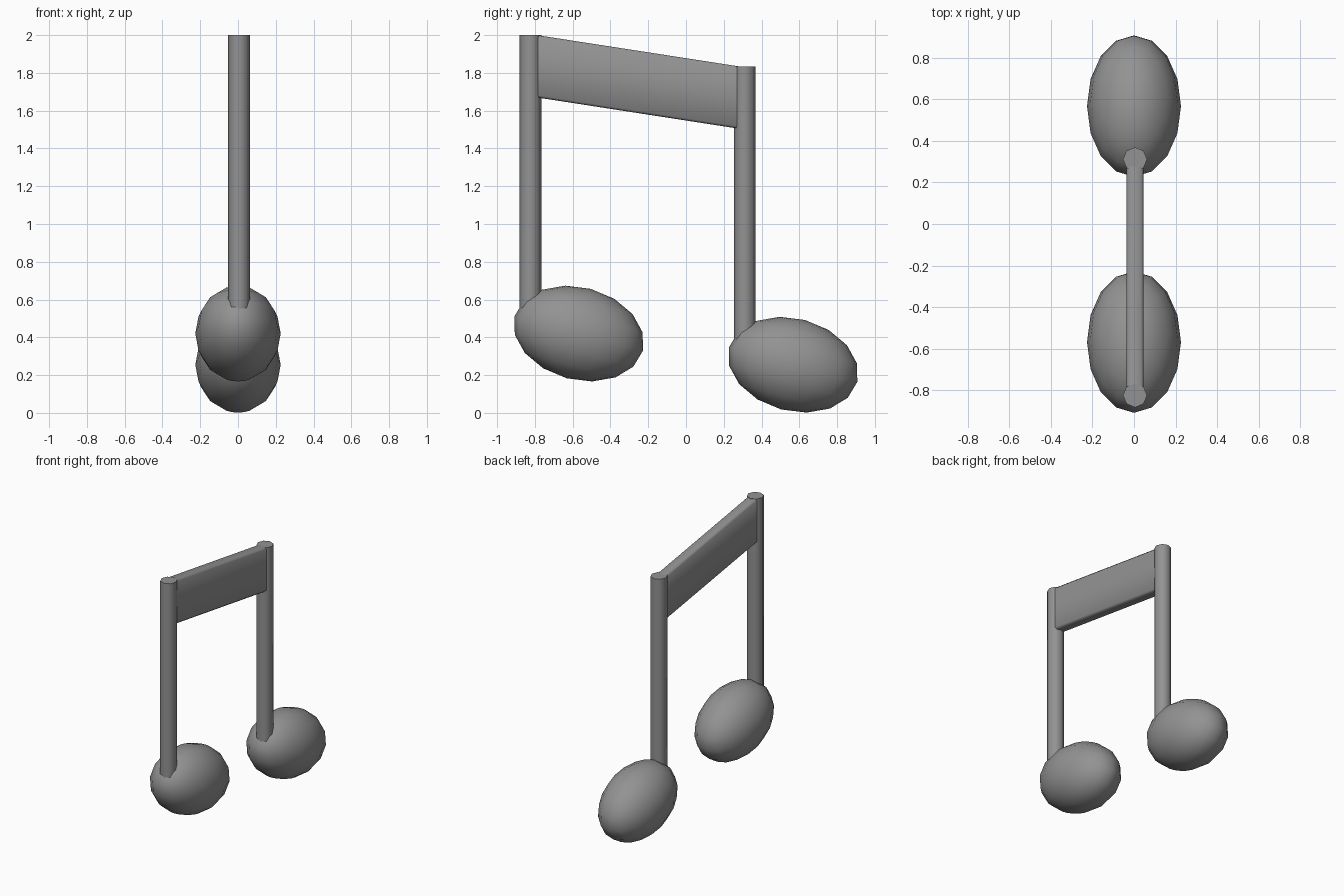
import bpy, math

if "Cube" in bpy.data.objects:
    bpy.data.objects.remove(bpy.data.objects["Cube"])

DROP = 0.165   # height difference between the two notes
SPAN = 1.135   # spacing between the two notes

dark = bpy.data.materials.new("dark_grey")
dark.diffuse_color = (0.29, 0.29, 0.29, 1)
dark.use_nodes = True
dark.node_tree.nodes["Principled BSDF"].inputs["Base Color"].default_value = dark.diffuse_color


def finish(ob, name, angle=60):
    ob.name = name
    ob.data.materials.append(dark)
    bpy.context.view_layer.objects.active = ob
    ob.select_set(True)
    bpy.ops.object.shade_smooth_by_angle(angle=math.radians(angle))
    ob.select_set(False)


def note(name, dy, dz):
    # Tilted oval head
    bpy.ops.mesh.primitive_uv_sphere_add(
        segments=16, ring_count=8, radius=1,
        location=(0, -0.568 + dy, 0.42 + dz), rotation=(math.radians(-15), 0, 0))
    head = bpy.context.object
    head.scale = (0.226, 0.352, 0.245)
    finish(head, name + "_head")
    # Eight-sided stem sunk into the head
    bottom, top = 0.52 + dz, 2.0 + dz
    bpy.ops.mesh.primitive_cylinder_add(
        vertices=8, radius=0.058, depth=top - bottom,
        location=(0.005, -0.824 + dy, (top + bottom) / 2))
    finish(bpy.context.object, name + "_stem")


note("front_note", 0, 0)
note("back_note", SPAN, -DROP)

# Sloping beam between the stems, with softened long edges
y0, y1 = -0.79, 0.277
z0, z1 = 2.0, 2.0 - DROP
hw, h, b = 0.041, 0.33, 0.012
section = [(-hw, -b), (-hw + b, 0), (hw - b, 0), (hw, -b),
           (hw, b - h), (hw - b, -h), (b - hw, -h), (-hw, b - h)]
n = len(section)
verts = [(0.005 + x, y, z + dz) for y, z in ((y0, z0), (y1, z1)) for x, dz in section]
faces = [tuple(range(n)), tuple(reversed(range(n, 2 * n)))]
faces += [(i, i + n, (i + 1) % n + n, (i + 1) % n) for i in range(n)]
mesh = bpy.data.meshes.new("beam")
mesh.from_pydata(verts, [], faces)
# Make all normals point outwards
import bmesh
bm = bmesh.new()
bm.from_mesh(mesh)
bmesh.ops.recalc_face_normals(bm, faces=bm.faces)
bm.to_mesh(mesh)
bm.free()
beam = bpy.data.objects.new("beam", mesh)
bpy.context.collection.objects.link(beam)
finish(beam, "beam")
